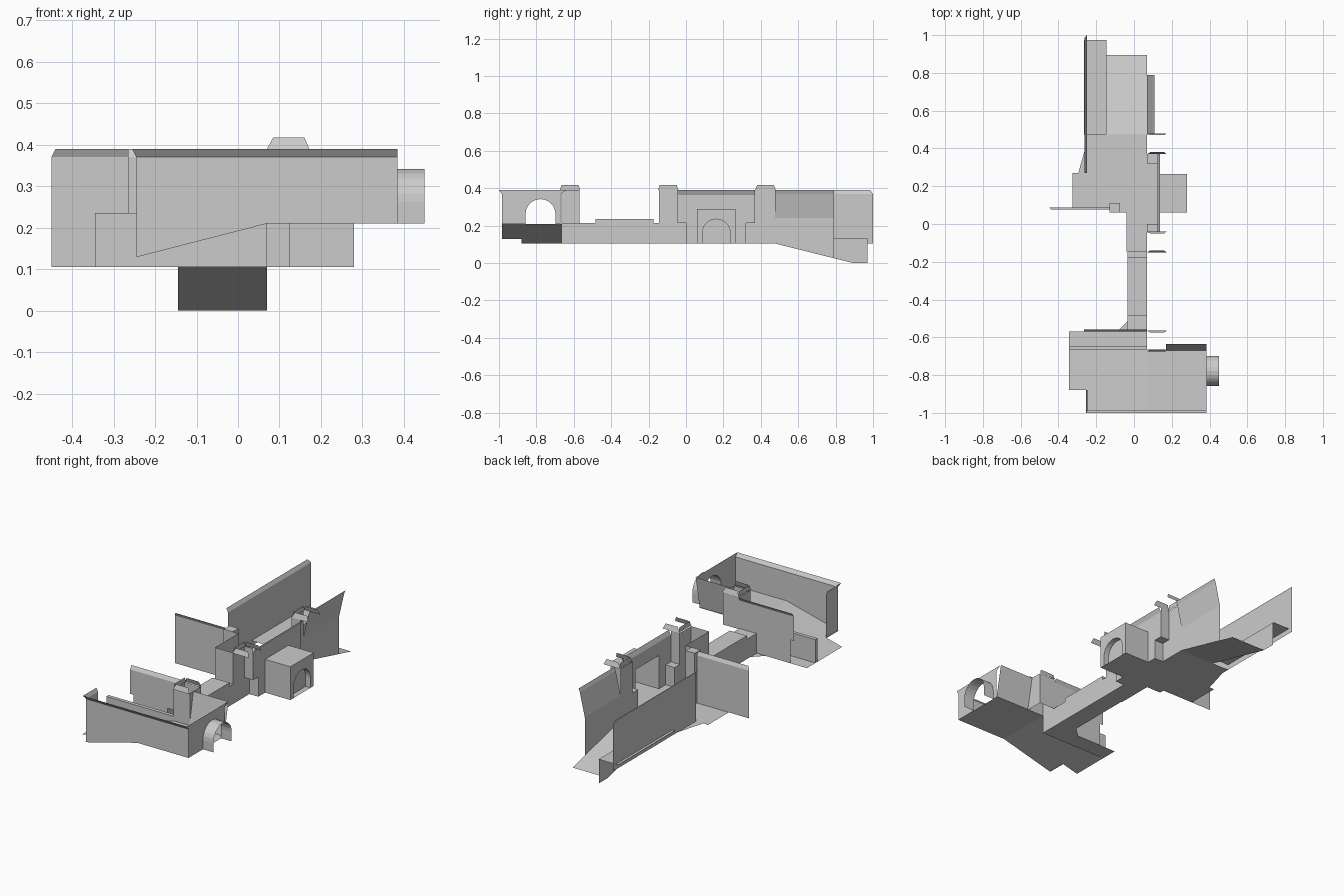
import bpy, math

grey = bpy.data.materials.new("concrete grey")
grey.diffuse_color = (0.6, 0.6, 0.6, 1)


def mesh(name, polys):
    """Object made of separate flat polygons."""
    verts, faces = [], []
    for p in polys:
        faces.append(range(len(verts), len(verts) + len(p)))
        verts += p
    me = bpy.data.meshes.new(name)
    me.from_pydata(verts, [], [list(f) for f in faces])
    me.materials.append(grey)
    ob = bpy.data.objects.new(name, me)
    bpy.context.collection.objects.link(ob)
    return ob


def flat(pts, z):
    return [(x, y, z) for x, y in pts]


def rect(x0, x1, y0, y1, z):
    return flat([(x0, y0), (x1, y0), (x1, y1), (x0, y1)], z)


def walls(path, z0, z1):
    """Vertical quads along a plan path."""
    return [[(*a, z0), (*b, z0), (*b, z1), (*a, z1)] for a, b in zip(path, path[1:])]


def on_x(x, pts):
    return [(x, y, z) for y, z in pts]


def on_y(y, pts):
    return [(x, y, z) for x, z in pts]


def flare(a, b, da, db, z0=0.37, z1=0.39):
    """Leaning strip along the top of a wall."""
    return [(*a, z0), (*b, z0), (b[0] + db[0], b[1] + db[1], z1), (a[0] + da[0], a[1] + da[1], z1)]


def arch(yc, r, z0, zs, n=12):
    """Arch outline from the left foot over to the right foot."""
    top = [(yc - r * math.cos(math.pi * i / n), zs + r * math.sin(math.pi * i / n)) for i in range(n + 1)]
    return [(yc - r, z0)] + top + [(yc + r, z0)]


def arch_wall(x, y0, y1, z0, z1, hole):
    """Wall facing x with an arched doorway: two jambs and strips over the arch."""
    polys = [on_x(x, [(y0, z0), (hole[0][0], z0), (hole[0][0], z1), (y0, z1)]),
             on_x(x, [(hole[-1][0], z0), (y1, z0), (y1, z1), (hole[-1][0], z1)])]
    for a, b in zip(hole[1:-1], hole[2:-1]):
        polys.append(on_x(x, [a, b, (b[0], z1), (a[0], z1)]))
    return polys


TOP, LOW, UP = 0.39, 0.105, 0.21


def ramp_z(x):
    return LOW + (UP - LOW) * (x + 0.345) / 0.415


# South room floor: ramp, raised floor and low strip
ramp = [(-0.345, -0.88), (-0.25, -0.88), (-0.25, -0.985), (0.07, -0.985), (0.07, -0.665), (-0.345, -0.665)]
mesh("south_floor", [
    [(x, y, ramp_z(x)) for x, y in ramp],
    rect(0.07, 0.385, -0.985, -0.665, UP),
    rect(-0.345, 0.07, -0.665, -0.57, LOW),
    flat([(-0.09, -0.57), (-0.035, -0.57), (-0.035, -0.515)], LOW)])

# South and west outer walls with flared tops
zl = ramp_z(-0.25)
mesh("south_wall", [
    on_y(-0.985, [(-0.245, zl), (0.07, UP), (0.385, UP), (0.385, 0.37), (-0.245, 0.37)]),
    flare((-0.245, -0.985), (0.385, -0.985), (-0.01, -0.015), (0, -0.015))]
    + walls([(-0.245, -0.985), (-0.245, -0.88)], zl, 0.37)
    + [flare((-0.245, -0.985), (-0.245, -0.88), (-0.01, -0.015), (-0.01, 0))])

# East wall with arched doorway and short tunnel
door = arch(-0.778, 0.08, UP, 0.262)
mesh("east_wall", arch_wall(0.385, -0.985, -0.67, UP, 0.37, door)
     + [on_x(0.385, [(-0.985, 0.37), (-0.67, 0.37), (-0.64, TOP), (-1, TOP)])])
mesh("arch_tunnel", [[(0.385, *a), (0.45, *a), (0.45, *b), (0.385, *b)] for a, b in zip(door, door[1:])])

# Leaning back wall, north panel and parapet
mesh("back_wall", [flare((0.17, -0.67), (0.385, -0.67), (0, 0.035), (0, 0.035), UP, TOP)])
mesh("north_panel", [
    on_y(-0.57, [(-0.245, LOW), (-0.035, LOW), (-0.035, 0.215), (0.07, 0.215), (0.07, 0.37),
                 (-0.265, 0.37), (-0.265, 0.235), (-0.245, 0.235)]),
    flare((-0.265, -0.57), (0.07, -0.57), (0, 0.012), (0, 0.012))])
mesh("parapet", walls([(-0.345, -0.645), (-0.345, -0.665), (0.07, -0.665), (0.07, -0.645), (-0.345, -0.645)], LOW, 0.235)
     + [rect(-0.345, 0.07, -0.665, -0.645, 0.235)])
mesh("south_shaft", walls([(0.07, -0.665), (0.07, -0.57)], LOW, TOP)
     + walls([(0.07, -0.57), (0.17, -0.57), (0.17, -0.665), (0.07, -0.665)], UP, TOP))


# Tapered hoods above the shafts
def hood(name, y0, y1):
    ends = [[(0.07, y, TOP), (0.172, y, TOP), (0.16, y + d, 0.418), (0.085, y + d, 0.418)]
            for y, d in ((y0, 0.01), (y1, -0.01))]
    side = on_x(0.075, [(y0, TOP), (y1, TOP), (y1 - 0.01, 0.418), (y0 + 0.01, 0.418)])
    mesh(name, ends + [side])


hood("south_hood", -0.675, -0.565)
hood("middle_hood", -0.15, -0.04)
hood("north_hood", 0.37, 0.48)

# Corridor with a raised middle roof
profile = [(-0.57, LOW), (-0.145, LOW), (-0.145, 0.215), (-0.175, 0.215), (-0.175, 0.235),
           (-0.485, 0.235), (-0.485, 0.215), (-0.57, 0.215)]
mesh("corridor", [on_x(-0.035, profile), on_x(0.07, profile)]
     + [[(-0.035, *a), (0.07, *a), (0.07, *b), (-0.035, *b)]
        for i, (a, b) in enumerate(zip(profile, profile[1:])) if i != 1])

# Main room floor with a ramp down to the north
mesh("main_floor", [
    flat([(-0.04, -0.145), (0.07, -0.145), (0.07, 0), (0.125, 0), (0.125, 0.32), (0.07, 0.32), (0.07, 0.475),
          (-0.25, 0.475), (-0.25, 0.43), (-0.295, 0.27), (-0.325, 0.27), (-0.325, 0.088), (-0.13, 0.088),
          (-0.13, 0.06), (-0.04, 0.06)], LOW),
    [(-0.145, 0.475, LOW), (0.07, 0.475, LOW), (0.07, 0.895, 0), (-0.145, 0.895, 0)]])
mesh("north_ledge", [
    rect(-0.265, -0.145, 0.475, 0.975, 0.135),
    on_x(-0.145, [(0.475, LOW), (0.895, 0), (0.97, 0), (0.97, 0.135), (0.475, 0.135)])])

# Long west wall, west panel, corner post and entry walls
mesh("west_wall", walls([(-0.25, 0.27), (-0.25, 1)], LOW, 0.37)
     + [flare((-0.25, 0.27), (-0.25, 1), (-0.012, 0), (-0.012, -0.015))])
mesh("west_panel", walls([(-0.45, 0.088), (-0.13, 0.088)], LOW, 0.37)
     + [flare((-0.45, 0.088), (-0.13, 0.088), (0.01, -0.01), (0, -0.01))])
mesh("corner_post", walls([(-0.13, 0.06), (-0.075, 0.06), (-0.075, 0.11), (-0.13, 0.11), (-0.13, 0.06)], LOW, TOP)
     + [rect(-0.13, -0.075, 0.06, 0.11, TOP)])
mesh("entry_walls", walls([(-0.075, 0.06), (-0.04, 0.06), (-0.04, -0.145)], LOW, TOP)
     + walls([(-0.04, -0.145), (0.07, -0.145)], 0.215, TOP))

# East side: two shafts with low shoulders around the room wall
for name, s0, s1, inner in (("middle_shaft", -0.145, -0.045, 0.0), ("north_shaft", 0.475, 0.37, 0.32)):
    mesh(name, walls([(0.07, s0), (0.07, s1)], LOW, TOP)
         + walls([(0.07, s1), (0.125, s1)], 0.215, TOP)
         + walls([(0.07, s1), (0.07, inner), (0.125, inner)], LOW, 0.215)
         + [rect(0.07, 0.125, min(s1, inner), max(s1, inner), 0.215)])
mesh("room_east_wall", [
    on_x(0.125, [(0, LOW), (0.06, LOW), (0.06, 0.29), (0.265, 0.29), (0.265, LOW), (0.32, LOW), (0.32, 0.215),
                 (0.37, 0.215), (0.37, 0.365), (-0.045, 0.365), (-0.045, 0.215), (0, 0.215)]),
    flare((0.125, -0.045), (0.125, 0.37), (0.012, 0), (0.012, 0), 0.365)])

# Alcove block with an arched end
mesh("alcove", walls([(0.125, 0.06), (0.28, 0.06)], LOW, 0.29)
     + walls([(0.125, 0.265), (0.28, 0.265)], LOW, 0.29)
     + [rect(0.125, 0.28, 0.06, 0.265, 0.29), rect(0.125, 0.28, 0.06, 0.265, LOW)]
     + arch_wall(0.28, 0.06, 0.265, LOW, 0.29, arch(0.162, 0.075, LOW, 0.16)))
niche = arch(0.162, 0.075, LOW, 0.16)
mesh("alcove_niche", [[(0.25, *a), (0.28, *a), (0.28, *b), (0.25, *b)] for a, b in zip(niche, niche[1:])]
     + [on_x(0.25, niche)])

# North-east wall leaning outward above the ramp
mesh("north_east_wall", [
    on_x(0.07, [(0.475, LOW), (0.79, 0.026), (0.79, 0.24), (0.475, 0.24)]),
    flare((0.07, 0.475), (0.07, 0.79), (0.03, 0), (0.03, 0), 0.24, 0.37),
    flare((0.1, 0.475), (0.1, 0.79), (0.008, 0), (0.008, 0))])
